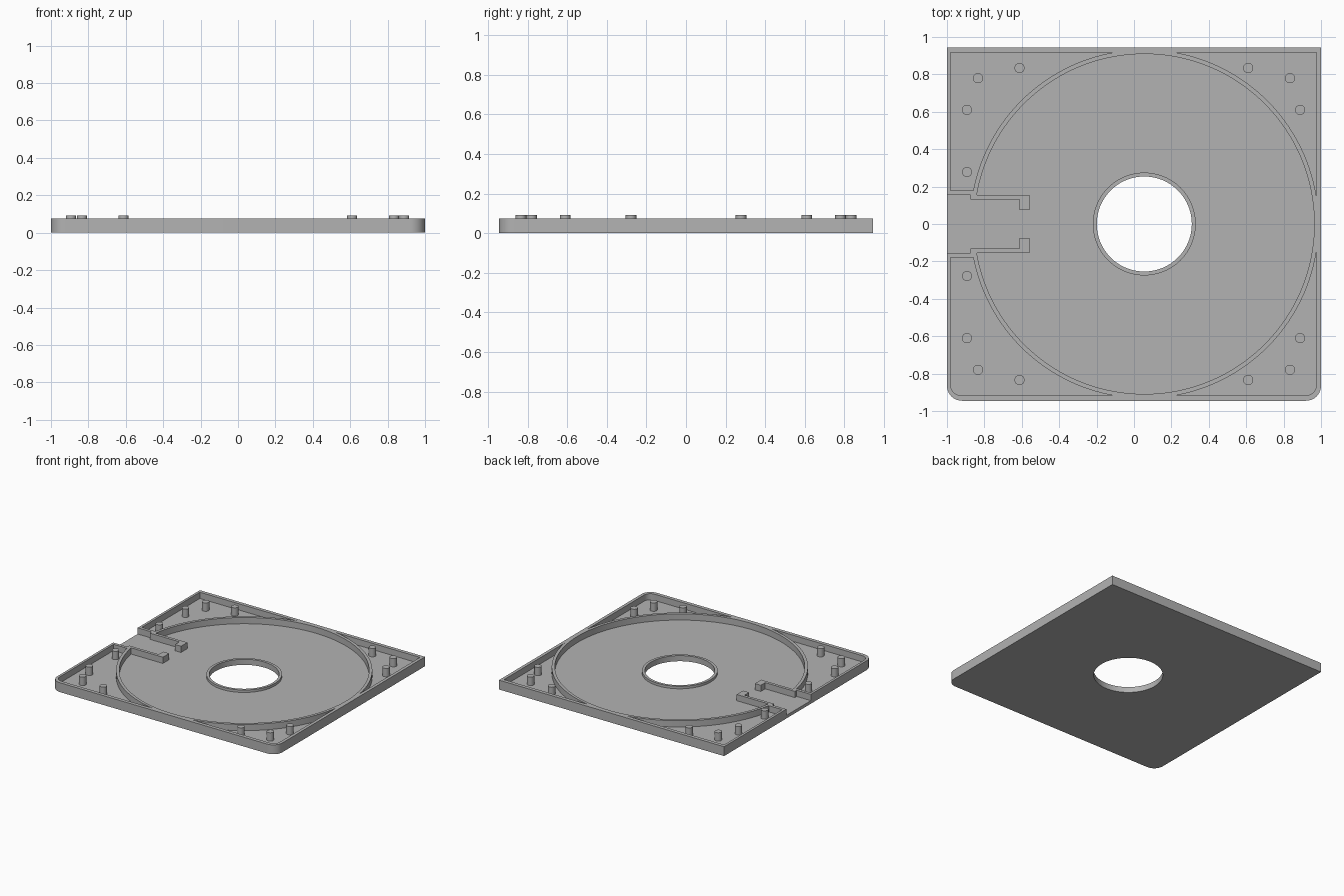
import bpy, math

if "Cube" in bpy.data.objects:
    bpy.data.objects.remove(bpy.data.objects["Cube"])

grey = bpy.data.materials.new("plain grey")
grey.diffuse_color = (0.45, 0.45, 0.45, 1)
grey.use_nodes = True
grey.node_tree.nodes["Principled BSDF"].inputs["Base Color"].default_value = grey.diffuse_color

FLOOR, TOP = 0.025, 0.075
CX = 0.055            # centre of the round recess and the hole
HALF_Y = 0.945


def arc(cx, cy, r, a0, a1, n):
    """Points on an arc, angles in degrees."""
    return [(cx + r * math.cos(math.radians(a0 + (a1 - a0) * i / n)),
             cy + r * math.sin(math.radians(a0 + (a1 - a0) * i / n))) for i in range(n + 1)]


def circle(cx, cy, r, n):
    return arc(cx, cy, r, 0, 360, n)[:-1]


def slab(name, loops, z0, z1):
    """Extrude a filled outline (further loops are holes) from z0 to z1."""
    cu = bpy.data.curves.new(name, 'CURVE')
    cu.dimensions = '2D'
    cu.fill_mode = 'BOTH'
    cu.extrude = (z1 - z0) / 2
    for pts in loops:
        sp = cu.splines.new('POLY')
        sp.points.add(len(pts) - 1)
        for p, (x, y) in zip(sp.points, pts):
            p.co = (x, y, 0, 1)
        sp.use_cyclic_u = True
    ob = bpy.data.objects.new(name, cu)
    bpy.context.collection.objects.link(ob)
    ob.location.z = (z0 + z1) / 2
    bpy.ops.object.select_all(action='DESELECT')
    ob.select_set(True)
    bpy.context.view_layer.objects.active = ob
    bpy.ops.object.convert(target='MESH')
    ob = bpy.context.object
    # weld the caps to the sides
    bpy.ops.object.mode_set(mode='EDIT')
    bpy.ops.mesh.select_all(action='SELECT')
    bpy.ops.mesh.remove_doubles(threshold=0.0001)
    bpy.ops.mesh.normals_make_consistent(inside=False)
    bpy.ops.object.mode_set(mode='OBJECT')
    ob.data.materials.clear()
    ob.data.materials.append(grey)
    bpy.ops.object.shade_smooth_by_angle(angle=math.radians(30))
    return ob


def outline(x0, x1, h, r, gap):
    """Tray edge from the lower side of the left opening round to the upper side,
    with rounded front corners and square back corners."""
    return ([(x0, -gap)] + arc(x0 + r, -h + r, r, 180, 270, 10)
            + arc(x1 - r, -h + r, r, 270, 360, 10) + [(x1, h), (x0, h), (x0, gap)])


# floor plate with the centre hole
slab("floor_plate", [outline(-1, 1, HALF_Y, 0.08, 0.155), circle(CX, 0, 0.254, 96)], 0, FLOOR)

# outer rim wall, open at the left
outer = outline(-1, 1, HALF_Y, 0.08, 0.155)
inner = outline(-0.98, 0.975, 0.916, 0.055, 0.155)
slab("rim_wall", [outer + inner[::-1]], FLOOR, TOP)

# round recess wall, open at the left
R_IN, R_OUT = 0.909, 0.932
a = 180 - math.degrees(math.asin(0.145 / R_IN))
slab("recess_wall", [arc(CX, 0, R_OUT, -a, a, 160) + arc(CX, 0, R_IN, a, -a, 160)], FLOOR - 0.005, TOP)

# raised collar round the hole
slab("hole_collar", [circle(CX, 0, 0.275, 96), circle(CX, 0, 0.254, 96)], FLOOR, 0.045)

# stepped cable guides with hooked ends
for side, s in (("back", 1), ("front", -1)):
    path = [(-0.98, 0.179), (-0.861, 0.179), (-0.861, 0.155), (-0.559, 0.155), (-0.559, 0.075),
            (-0.612, 0.075), (-0.612, 0.131), (-0.875, 0.131), (-0.875, 0.155), (-0.98, 0.155)]
    slab(side + "_cable_guide", [[(x, s * y) for x, y in path]], FLOOR - 0.005, TOP)

# locating pegs
PEGS = [(-0.893, 0.278), (-0.893, 0.61), (-0.834, 0.78), (-0.612, 0.834),
        (0.61, 0.834), (0.834, 0.78), (0.888, 0.61)]
for i, (x, y) in enumerate(PEGS):
    for side, s in (("back", 1), ("front", -1)):
        slab(f"{side}_peg_{i + 1}", [circle(x, s * y, 0.027, 24)], FLOOR - 0.005, 0.092)
